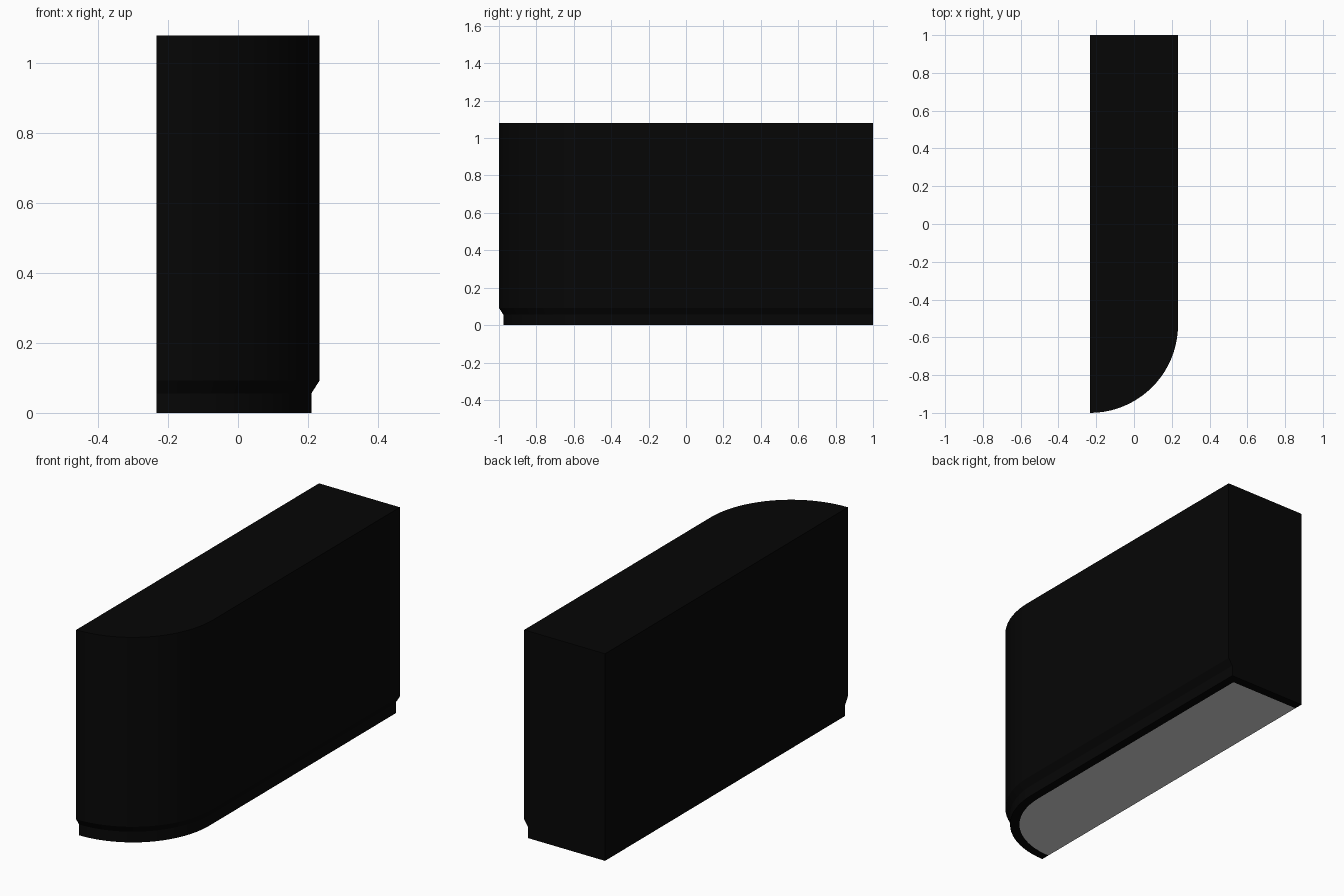
import bpy, bmesh, math

if "Cube" in bpy.data.objects:
    bpy.data.objects.remove(bpy.data.objects["Cube"])

HALF_W = 0.233          # half width of the block
RADIUS = 0.466          # rounded front right corner
SEGMENTS = 20


def material(name, rgb):
    m = bpy.data.materials.new(name)
    m.diffuse_color = (*rgb, 1.0)
    m.use_nodes = True
    m.node_tree.nodes["Principled BSDF"].inputs["Base Color"].default_value = m.diffuse_color
    return m


def outline(bm, inset, z, back=0.0):
    """Open plan outline from the front left end round to the back left end."""
    cx, cy, r = -HALF_W, -1 + RADIUS, RADIUS - inset
    pts = []
    for i in range(SEGMENTS + 1):
        a = -math.pi / 2 + math.pi / 2 * i / SEGMENTS
        pts.append((cx + r * math.cos(a), cy + r * math.sin(a)))
    pts += [(HALF_W - inset, 1 - back), (-HALF_W, 1 - back)]
    return [bm.verts.new((x, y, z)) for x, y in pts]


bm = bmesh.new()

# Levels from the top down: wall, chamfer, plinth, underside rim
rings = [
    outline(bm, 0.0, 1.08),
    outline(bm, 0.0, 0.092),
    outline(bm, 0.023, 0.056),
    outline(bm, 0.023, 0.0),
    outline(bm, 0.069, 0.0, 0.046),
]
for upper, lower in zip(rings, rings[1:]):
    for i in range(len(upper) - 1):
        bm.faces.new((upper[i], lower[i], lower[i + 1], upper[i + 1]))

# Top, flat left side and grey underside panel
bm.faces.new(rings[0])
bm.faces.new([r[0] for r in rings] + [r[-1] for r in reversed(rings)])
panel = bm.faces.new(rings[-1])
panel.material_index = 1

bmesh.ops.recalc_face_normals(bm, faces=bm.faces[:])
mesh = bpy.data.meshes.new("rounded_block")
bm.to_mesh(mesh)
bm.free()

block = bpy.data.objects.new("rounded_block", mesh)
bpy.context.collection.objects.link(block)
mesh.materials.append(material("black", (0.0019, 0.0019, 0.0019)))
mesh.materials.append(material("underside grey", (0.67, 0.67, 0.67)))

# Smooth the rounded corner, keep the edges sharp
bpy.context.view_layer.objects.active = block
block.select_set(True)
bpy.ops.object.shade_smooth_by_angle(angle=math.radians(25))
